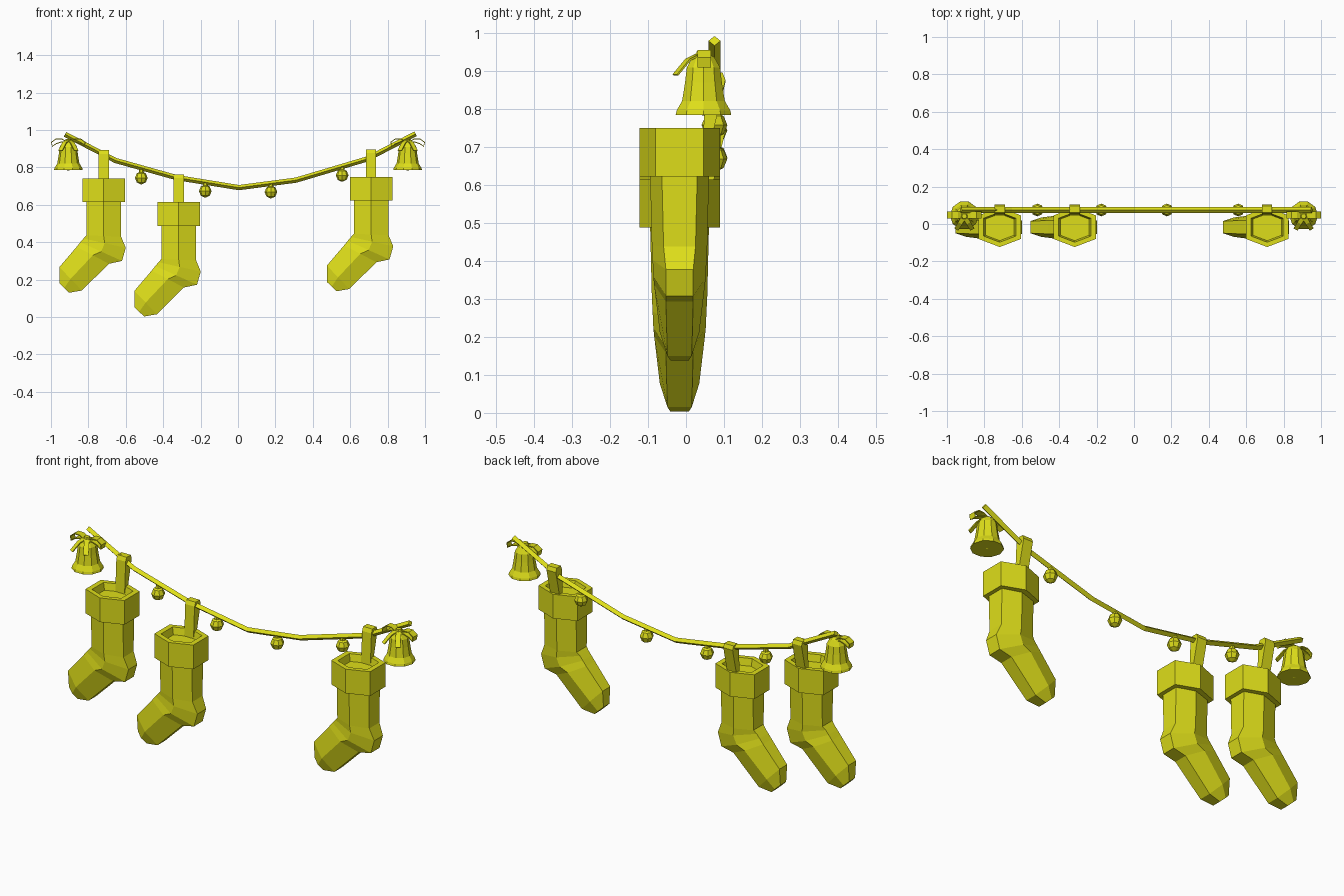
import bpy
import math
from mathutils import Vector

if "Cube" in bpy.data.objects:
    bpy.data.objects.remove(bpy.data.objects["Cube"])

gold = bpy.data.materials.new("bright yellow")
gold.diffuse_color = (0.73, 0.73, 0.01, 1)
gold.use_nodes = True
gold.node_tree.nodes["Principled BSDF"].inputs["Base Color"].default_value = gold.diffuse_color


def loft(name, rings, cap_start=True, cap_end=True, thick=0):
    """Mesh skinned through closed rings of equal point count."""
    n = len(rings[0])
    verts = [tuple(p) for r in rings for p in r]
    faces = [(i * n + j, i * n + (j + 1) % n, (i + 1) * n + (j + 1) % n, (i + 1) * n + j)
             for i in range(len(rings) - 1) for j in range(n)]
    if cap_start:
        faces.append(tuple(range(n))[::-1])
    if cap_end:
        faces.append(tuple(range((len(rings) - 1) * n, len(rings) * n)))
    return finish(name, verts, faces, thick)


def finish(name, verts, faces, thick=0):
    me = bpy.data.meshes.new(name)
    me.from_pydata(verts, [], faces)
    me.materials.append(gold)
    ob = bpy.data.objects.new(name, me)
    bpy.context.collection.objects.link(ob)
    bpy.context.view_layer.objects.active = ob
    bpy.ops.object.select_all(action='DESELECT')
    ob.select_set(True)
    bpy.ops.object.mode_set(mode='EDIT')
    bpy.ops.mesh.select_all(action='SELECT')
    bpy.ops.mesh.normals_make_consistent(inside=False)
    bpy.ops.object.mode_set(mode='OBJECT')
    if thick:
        mod = ob.modifiers.new("thickness", 'SOLIDIFY')
        mod.thickness = thick
        mod.offset = 0
    return ob


def lathe(name, centre, profile, n, caps=(True, True)):
    cx, cy, cz = centre
    return loft(name, [[(cx + r * math.cos(math.tau * k / n), cy + r * math.sin(math.tau * k / n), cz + z)
                        for k in range(n)] for r, z in profile], *caps)


def ball(name, centre, r, n=8, rings=4):
    prof = [(r * max(math.sin(math.pi * i / rings), 0.12), -r * math.cos(math.pi * i / rings))
            for i in range(rings + 1)]
    return lathe(name, centre, prof, n)


# Garland rope: diamond section along a sagging path
path = [Vector((x, 0.075, z)) for x, z in
        [(-.925, .977), (-.655, .837), (-.33, .746), (.005, .692), (.31, .732), (.69, .845), (.95, .98)]]
rings = []
for i, p in enumerate(path):
    t = (path[min(i + 1, len(path) - 1)] - path[max(i - 1, 0)]).normalized()
    up = Vector((-t.z, 0, t.x)) * 0.014
    side = Vector((0, 0.016, 0))
    rings.append([p + up, p + side, p - up, p - side])
loft("garland_rope", rings)

YC = -0.017  # stocking centre in y


def hexring(cx, dz, left, right, apex, side):
    """Six-sided section: flat left and right, pointed front and back."""
    (lx, lz), (rx, rz) = left, right
    mx, mz = (lx + rx) / 2, (lz + rz) / 2
    pts = [(rx, -side, rz), (rx, side, rz), (mx, apex, mz),
           (lx, side, lz), (lx, -side, lz), (mx, -apex, mz)]
    return [(cx + x, YC + y, z + dz) for x, y, z in pts]


def stocking(cx, dz, strap_top):
    # Leg and foot: left point, right point, apex and side half depth
    sections = [((-.093, .64), (.093, .64), .078, .047),
                ((-.093, .437), (.093, .43), .073, .042),
                ((-.108, .42), (.118, .37), .071, .036),
                ((-.125, .40), (.098, .30), .069, .036),
                ((-.145, .375), (.028, .285), .067, .036),
                ((-.237, .267), (-.117, .142), .052, .032),
                ((-.237, .18), (-.185, .13), .034, .024)]
    loft("stocking_foot", [hexring(cx, dz, *s) for s in sections])
    # Cuff with recessed opening
    cuff = [(.80, .615), (1, .615), (1, .742), (.76, .742), (.68, .705)]
    loft("stocking_cuff", [hexring(cx, dz, (-.113 * s, z), (.113 * s, z), .106 * s, .063 * s)
                           for s, z in cuff])
    # Hanging strap, tapering down into the cuff
    t = strap_top
    prof = [(.044, .70 + dz), (.064, .70 + dz), (.104, t - .02), (.096, t), (.062, t), (.053, t - .02)]
    loft("hanging_strap", [[(cx + s * .027, y, z) for y, z in prof] for s in (-1, 1)])


stocking(-.718, 0, .892)
stocking(-.317, -.127, .763)
stocking(.712, .008, .897)

# Round ornaments under the rope
for x, z in [(-.517, .744), (-.175, .673), (.176, .669), (.557, .758)]:
    ball("round_ornament", (x, .075, z), .034)
    lathe("ornament_cap", (x, .075, z), [(.014, .025), (.012, .045)], 6)


def ribbon(name, pts, width):
    """Thin strip through centre points; width is a vector."""
    w = Vector(width) / 2
    verts = [tuple(Vector(p) + s * w) for p in pts for s in (-1, 1)]
    faces = [(2 * i, 2 * i + 1, 2 * i + 3, 2 * i + 2) for i in range(len(pts) - 1)]
    return finish(name, verts, faces, .005)


for cx in (-.907, .907):
    by = .046
    # Hollow bell and clapper
    lathe("bell", (cx, by, 0),
          [(.070, .785), (.077, .785), (.074, .797), (.059, .822), (.051, .87), (.046, .91), (.030, .937),
           (.012, .946), (.010, .935), (.040, .90), (.048, .85), (.070, .785)], 10, (False, True))
    ball("bell_clapper", (cx, by, .805), .022, 6)
    # Bow: knot, two drooping loops, two front tails
    lathe("bow_knot", (cx, by - .005, 0), [(.018, .915), (.021, .935), (.014, .953)], 6)
    for s in (-1, 1):
        loop = [(.005, .935), (.035, .952), (.065, .953), (.09, .935), (.086, .912), (.065, .927), (.035, .937), (.005, .93)]
        ribbon("bow_loop", [(cx + s * x, by + .002, z) for x, z in loop], (0, .036, 0))
        tail = [(.004, .035, .945), (.022, .005, .93), (.042, -.028, .89)]
        ribbon("bow_tail", [(cx + s * x, y, z) for x, y, z in tail], (.022, s * .012, 0))
